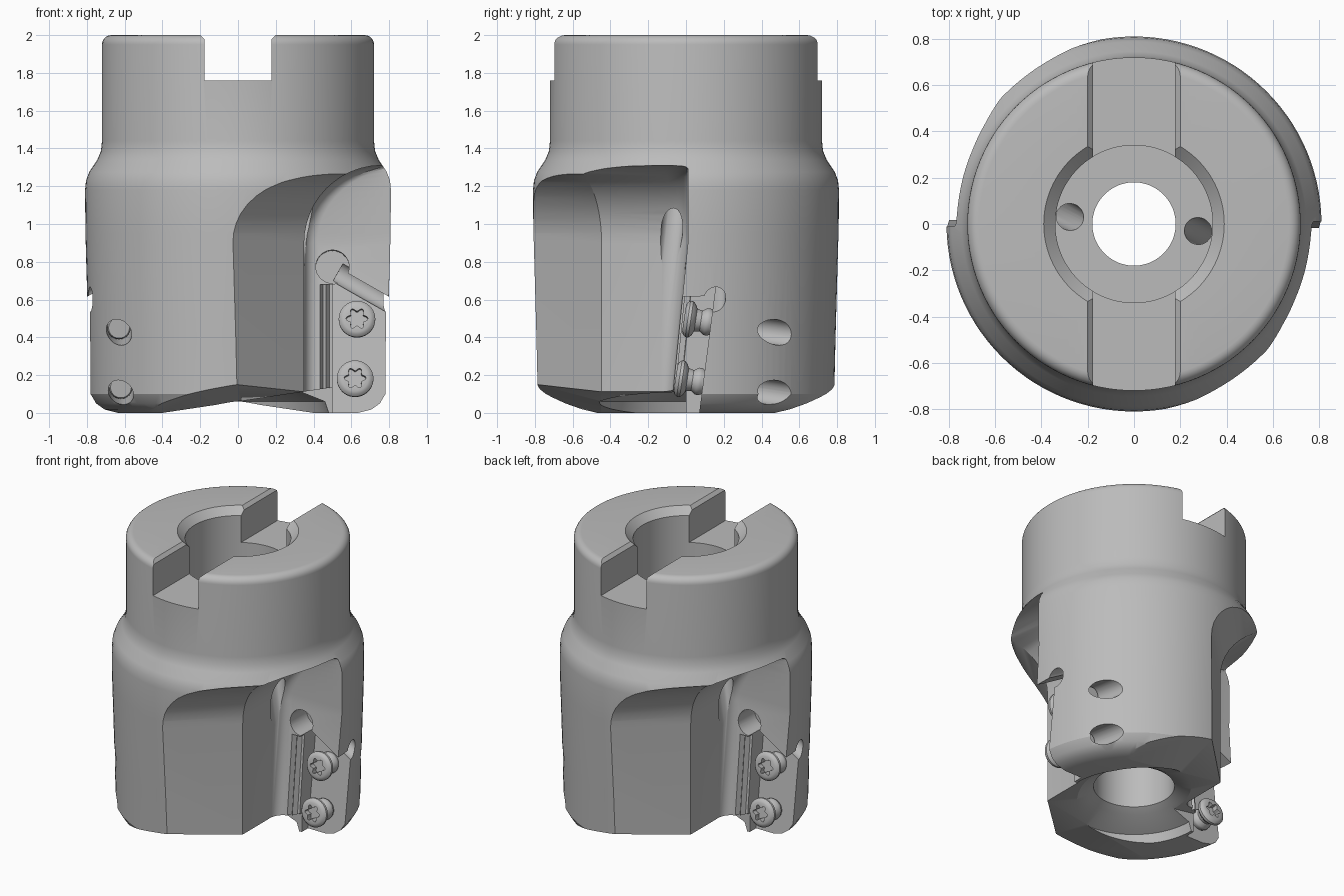
import bpy, bmesh, math
from mathutils import Matrix, Vector

cube = bpy.data.objects.get("Cube")
if cube:
    bpy.data.objects.remove(cube, do_unlink=True)

steel = bpy.data.materials.new("steel_grey")
steel.use_nodes = True
steel.diffuse_color = (0.5, 0.5, 0.5, 1)
steel.node_tree.nodes["Principled BSDF"].inputs["Base Color"].default_value = (0.5, 0.5, 0.5, 1)

HALF_TURN = Matrix.Rotation(math.pi, 4, 'Z')


def finish(name, bm):
    bmesh.ops.remove_doubles(bm, verts=bm.verts, dist=1e-5)
    bmesh.ops.recalc_face_normals(bm, faces=bm.faces)
    me = bpy.data.meshes.new(name)
    bm.to_mesh(me)
    bm.free()
    me.materials.append(steel)
    ob = bpy.data.objects.new(name, me)
    bpy.context.collection.objects.link(ob)
    return ob


def skin(name, rings, wrap_rings=False):
    """Bridge closed loops of points into a solid."""
    bm = bmesh.new()
    loops = [[bm.verts.new(p) for p in ring] for ring in rings]
    pairs = list(zip(loops, loops[1:]))
    n = len(loops[0])
    if wrap_rings:
        pairs.append((loops[-1], loops[0]))
    else:
        bm.faces.new(loops[0])
        bm.faces.new(loops[-1])
    for a, b in pairs:
        for i in range(n):
            j = (i + 1) % n
            bm.faces.new((a[i], a[j], b[j], b[i]))
    return finish(name, bm)


def circle(r, z, n):
    return [(r * math.cos(2 * math.pi * i / n), r * math.sin(2 * math.pi * i / n), z) for i in range(n)]


def rod(name, p, q, r):
    p, q = Vector(p), Vector(q)
    d = q - p
    m = Matrix.Translation((p + q) / 2) @ d.to_track_quat('Z', 'Y').to_matrix().to_4x4()
    bm = bmesh.new()
    bmesh.ops.create_cone(bm, cap_ends=True, segments=32, radius1=r, radius2=r, depth=d.length, matrix=m)
    return finish(name, bm)


def cut(target, cutter):
    """Boolean difference, then discard the cutter."""
    cutter.hide_render = True
    mod = target.modifiers.new("cut", 'BOOLEAN')
    mod.operation, mod.solver, mod.object = 'DIFFERENCE', 'EXACT', cutter
    bpy.context.view_layer.objects.active = target
    bpy.ops.object.modifier_apply(modifier=mod.name)
    bpy.data.objects.remove(cutter, do_unlink=True)


def cut_both(target, cutter):
    """Cut once as placed and once turned half a revolution."""
    other = cutter.copy()
    other.data = cutter.data.copy()
    other.data.transform(HALF_TURN)
    bpy.context.collection.objects.link(other)
    cut(target, cutter)
    cut(target, other)


def smooth(ob, angle):
    bpy.ops.object.select_all(action='DESELECT')
    ob.select_set(True)
    bpy.context.view_layer.objects.active = ob
    bpy.ops.object.shade_smooth_by_angle(angle=math.radians(angle))


# Turned body: rounded rim, stepped arbor bore, shallow recess underneath
rim = [(.67 + .05 * math.cos(math.radians(15 * k)), 1.95 + .05 * math.sin(math.radians(15 * k)))
       for k in range(7)]
profile = [(.48, 0), (.64, 0), (.71, .018), (.755, .05), (.785, .1), (.792, .4), (.808, .95), (.81, 1.18),
           (.805, 1.23), (.788, 1.275), (.745, 1.34), (.726, 1.385), (.72, 1.44)] + rim + [
           (.39, 2), (.34, 1.95), (.34, 1.35), (.18, 1.35), (.18, .95), (.26, .95),
           (.26, .15), (.31, .12), (.46, .06)]
body = skin("cutter_body", [circle(r, z, 112) for r, z in profile], wrap_rings=True)

# Drive slot across the top, with chamfered edges
slot = [(-.178, 1.76), (.178, 1.76), (.178, 1.978), (.27, 2.07), (-.27, 2.07), (-.178, 1.978)]
cut(body, skin("slot_cutter", [[(x, y, z) for x, z in slot] for y in (-1, 1)]))


# Underside relief, rising from each cutting edge towards the gullet behind it
def relief(x, y):
    return .15 * (x + .4) + .27 * max(0, -y - .45)


cut_both(body, skin("underside_cutter", [
    [(-1, y, -.5), (-1, y, relief(-1, y)), (1, y, relief(1, y)), (1, y, -.5)] for y in (-1, -.45, 0)]))


# Chip gullet: straight walls that sweep outward at the top
def tooth_y(z):
    return min(.01, -.08 + .1 * z)


def gullet_ring(z, d):
    xb, yc, f = .35 + d, tooth_y(z), .07 + .2 * d
    fillet = [(xb + f * (1 - math.cos(a)), yc - f + f * math.sin(a)) for a in
              [math.radians(18 * k) for k in range(6)]]
    pts = [((.565 + d - .724 * 1.3) / .69, -1.3), (xb, (.69 * xb - .565 - d) / .724)]
    pts += fillet + [(1.3, yc), (1.3, -1.3)]
    return [(x, y, z) for x, y in pts]


R = .41
rings = [gullet_ring(-.1, 0), gullet_ring(.9, 0)]
for k in range(1, 13):
    a = math.radians(7.4 * k)
    rings.append(gullet_ring(.9 + R * math.sin(a), R * (1 - math.cos(a))))
cut_both(body, skin("gullet_cutter", rings))

# Tilted insert seat, open to the outside and below
seat = [(.5, -.1), (1, -.1), (1, .5), (.58, .74), (.5, .77)]
cut_both(body, skin("seat_cutter", [[(x, y + .13 * z, z) for x, z in seat] for y in (-.4, .07)]))

# Ribbed locating strip beside the seat
ribs = [(.43, -.1), (.43, -.006), (.45, .03), (.465, .01), (.485, .04), (.511, .045), (.511, -.1)]
cut_both(body, skin("rib_cutter", [[(x, y + tooth_y(z), z) for x, y in ribs] for z in (-.12, .68)]))

# Seat corner reliefs
cut_both(body, rod("corner_relief_cutter", (.5, -.25, .78), (.5, .18, .77), .088))
cut_both(body, rod("upper_relief_cutter", (.53, .155, .745), (.95, .15, .505), .058))

# Coolant channel from bore floor to gullet
cut_both(body, rod("coolant_cutter", (.27, -.027, 1.38), (.42, -.105, .7), .058))

# Screw holes through each tooth
axis = Vector((0, 1, -.15)).normalized()
screw_spots = {"upper": Vector((.63, -.01, .5)), "lower": Vector((.62, -.055, .185))}
for p in screw_spots.values():
    cut_both(body, rod("screw_hole_cutter", p, p + axis * .8, .067))
smooth(body, 28)

# Clamping screw with six-lobed socket
screw_profile = [(.07, 0), (.085, .006), (.097, .02), (.097, .036), (.085, .05), (.062, .062), (.055, .09),
                 (.072, .115), (.072, .135), (.062, .15), (.062, .33), (.055, .34)]
screw = skin("screw", [circle(r, z, 40) for r, z in screw_profile])


def star(z):
    ring = []
    for i in range(48):
        a = 2 * math.pi * i / 48
        r = .048 + .010 * math.cos(6 * a)
        ring.append((r * math.cos(a), r * math.sin(a), z))
    return ring


cut(screw, skin("socket_cutter", [star(-.05), star(.04)]))
smooth(screw, 35)

# Place two screws in each tooth
turn = axis.to_track_quat('Z', 'Y').to_matrix().to_4x4()
for side, spin in (("front", Matrix.Identity(4)), ("back", HALF_TURN)):
    for level, p in screw_spots.items():
        ob = bpy.data.objects.new(f"{side}_{level}_screw", screw.data)
        ob.matrix_world = spin @ Matrix.Translation(p) @ turn
        bpy.context.collection.objects.link(ob)
bpy.data.objects.remove(screw, do_unlink=True)
